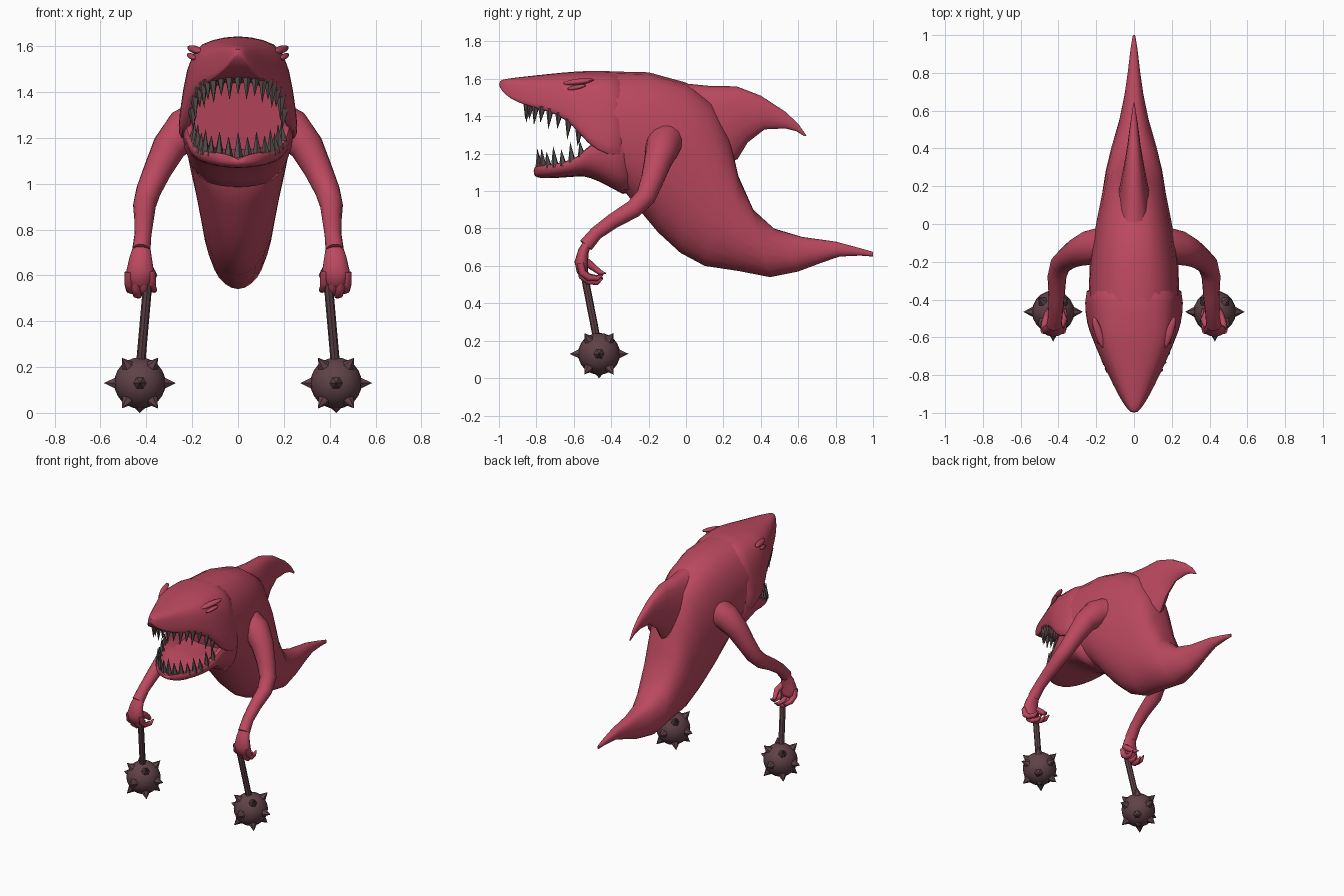
import bpy, bmesh, math
from mathutils import Vector

if "Cube" in bpy.data.objects:
    bpy.data.objects.remove(bpy.data.objects["Cube"])


def material(name, rgb):
    m = bpy.data.materials.new(name)
    m.diffuse_color = (*rgb, 1)
    m.use_nodes = True
    m.node_tree.nodes["Principled BSDF"].inputs["Base Color"].default_value = m.diffuse_color
    return m


SKIN = material("crimson skin", (0.50, 0.066, 0.115))
IRON = material("dark iron", (0.115, 0.055, 0.065))
TOOTH = material("grey teeth", (0.105, 0.075, 0.075))


def finish(name, bm, mat, angle=40, mirror=False, subdivide=0):
    bmesh.ops.recalc_face_normals(bm, faces=bm.faces)
    me = bpy.data.meshes.new(name)
    bm.to_mesh(me)
    bm.free()
    me.materials.append(mat)
    for p in me.polygons:
        p.use_smooth = True
    me.set_sharp_from_angle(angle=math.radians(angle))
    ob = bpy.data.objects.new(name, me)
    bpy.context.collection.objects.link(ob)
    if mirror:
        ob.modifiers.new("mirror", 'MIRROR').use_mirror_merge = False
    if subdivide:
        s = ob.modifiers.new("smooth", 'SUBSURF')
        s.levels = s.render_levels = subdivide
    return ob


def loft(bm, rings):
    rows = [[bm.verts.new(p) for p in r] for r in rings]
    n = len(rows[0])
    for a, b in zip(rows, rows[1:]):
        for i in range(n):
            j = (i + 1) % n
            bm.faces.new((a[i], a[j], b[j], b[i]))
    bm.faces.new(rows[0])
    bm.faces.new(rows[-1][::-1])


def whole(y, half):
    """Mirror a half section (x, z) running from top centre to bottom centre."""
    return [(x, y, z) for x, z in half] + [(-x, y, z) for x, z in half[-2:0:-1]]


def blade(stations, n=24, keel=1.1):
    """Oval sections spanning an upper and a lower point of the side profile."""
    rings = []
    for ty, tz, by, bz, w in stations:
        t, b = Vector((0, ty, tz)), Vector((0, by, bz))
        ring = []
        for i in range(n):
            a = 2 * math.pi * i / n
            c, s = math.cos(a), math.sin(a)
            p = (t + b) / 2 + (t - b) / 2 * math.copysign(abs(c) ** 0.9, c)
            p.x = w * math.copysign(abs(s) ** (0.8 if c > 0 else keel), s)
            ring.append(p)
        rings.append(ring)
    return rings


def tube(bm, pts, n=10, flat=1.0):
    """Tube through (x, y, z, radius) points; flat scales the fore-aft thickness."""
    rings = []
    for i, p in enumerate(pts):
        a, b = pts[max(i - 1, 0)], pts[min(i + 1, len(pts) - 1)]
        d = (Vector(b[:3]) - Vector(a[:3])).normalized()
        v = d.cross(Vector((1, 0, 0))).normalized()
        u = v.cross(d)
        rings.append([Vector(p[:3]) + p[3] * (u * math.cos(k * 2 * math.pi / n)
                      + v * flat * math.sin(k * 2 * math.pi / n)) for k in range(n)])
    loft(bm, rings)


def cone(bm, base, tip, r, n):
    base, tip = Vector(base), Vector(tip)
    q = (tip - base).to_track_quat('Z', 'Y')
    ring = [bm.verts.new(base + q @ Vector((r * math.cos(2 * math.pi * k / n),
            r * math.sin(2 * math.pi * k / n), 0))) for k in range(n)]
    top = bm.verts.new(tip)
    for k in range(n):
        bm.faces.new((ring[k], ring[(k + 1) % n], top))
    bm.faces.new(ring[::-1])


def interp(table, y, col):
    for a, b in zip(table, table[1:]):
        if a[0] <= y <= b[0]:
            return a[col] + (b[col] - a[col]) * (y - a[0]) / (b[0] - a[0])
    return table[-1][col]


# Torso and tail
bm = bmesh.new()
loft(bm, blade([
    (-.42, 1.64, -.33, 1.0, .24), (-.2, 1.635, -.25, .9, .235),
    (0, 1.58, -.15, .78, .215), (.14, 1.48, -.03, .67, .19),
    (.23, 1.3, .1, .6, .168), (.28, 1.08, .28, .573, .15),
    (.36, .9, .45, .54, .12), (.47, .8, .6, .57, .08),
    (.62, .755, .72, .615, .052), (.8, .73, .82, .65, .032),
    (.93, .695, .93, .655, .018), (1, .675, 1, .65, .006)]))
finish("torso_and_tail", bm, SKIN)

# Dorsal fin
bm = bmesh.new()
loft(bm, blade([
    (-.1, 1.585, .22, 1.15, .10), (.13, 1.562, .275, 1.17, .075),
    (.27, 1.56, .33, 1.26, .055), (.4, 1.51, .42, 1.33, .036),
    (.53, 1.425, .53, 1.335, .02), (.60, 1.36, .59, 1.32, .01),
    (.645, 1.295, .63, 1.295, .003)], n=16, keel=1.3))
finish("dorsal_fin", bm, SKIN)

# Upper head: y, top z, brow half width, brow z, lip half width, lip z, palate rise
HEAD = [(-1.0, 1.59, .012, 1.585, .016, 1.56, 0), (-.97, 1.60, .035, 1.587, .045, 1.515, 0),
        (-.9, 1.61, .07, 1.59, .088, 1.472, 0), (-.8, 1.622, .11, 1.59, .138, 1.442, 0),
        (-.7, 1.634, .155, 1.592, .185, 1.415, .06), (-.6, 1.643, .195, 1.597, .226, 1.35, .12),
        (-.53, 1.648, .205, 1.59, .255, 1.25, .2), (-.42, 1.65, .21, 1.58, .268, 1.18, .26),
        (-.29, 1.645, .205, 1.56, .258, 1.18, .26)]
bm = bmesh.new()
rings = []
for y, zt, wb, zb, w, zl, up in HEAD:
    mid = zb * .5 + zl * .5
    rings.append(whole(y, [(0, zt), (wb * .55, zt - (zt - zb) * .3), (wb, zb),
                           ((wb + w) / 2 + w * .03, mid), (w, zl + (zb - zl) * .12), (w * .95, zl),
                           (w * .8, zl), (w * .75, zl + up * .6), (w * .45, zl + up), (0, zl + up)]))
loft(bm, rings)
finish("upper_head", bm, SKIN, 60, subdivide=1)

# Lower jaw: y, half width, rim z, underside z
JAW = [(-.815, .03, 1.125, 1.085), (-.8, .09, 1.135, 1.07), (-.75, .14, 1.14, 1.064),
       (-.65, .19, 1.155, 1.07), (-.57, .218, 1.185, 1.077), (-.52, .236, 1.255, 1.075),
       (-.4, .25, 1.3, 1.02), (-.27, .242, 1.3, .93)]
bm = bmesh.new()
rings = []
for y, w, rim, zb in JAW:
    fl = min(rim - .025, 1.15)
    rings.append(whole(y, [(0, fl), (w * .72, fl), (w * .8, rim), (w * .97, rim), (w, rim * .7 + zb * .3),
                           (w * .9, rim * .3 + zb * .7), (w * .6, zb + .008), (0, zb)]))
loft(bm, rings)
finish("lower_jaw", bm, SKIN, 60, subdivide=1)

# Teeth along both jaws
for name, table, count, rx, y0, ry, wc, zc, sign in (
        ("upper_teeth", HEAD, 17, .2, -.56, .29, 4, 5, -1),
        ("lower_teeth", JAW, 15, .195, -.55, .235, 1, 2, 1)):
    bm = bmesh.new()
    for i in range(count):
        t = math.radians(-88 + 176 * i / (count - 1))
        y = y0 - ry * math.cos(t)
        lim = interp(table, y, wc) * .88
        x = max(-lim, min(lim, rx * math.sin(t)))
        z = interp(table, y, zc)
        h = .092 if i % 2 else .07
        cone(bm, (x, y, z - sign * .02), (x * .97, y - .01, z + sign * h), .022, 5)
    finish(name, bm, TOOTH, 20)

# Brows and slit eyes
for name, pos, size, tilt in (("brow", (.188, -.575, 1.585), (.022, .085, .016), -.12),
                              ("eye", (.203, -.585, 1.555), (.014, .05, .012), -.2)):
    bm = bmesh.new()
    bmesh.ops.create_uvsphere(bm, u_segments=12, v_segments=8, radius=1)
    for v in bm.verts:
        x, y, z = (v.co[k] * size[k] for k in range(3))
        v.co = Vector(pos) + Vector((x + y * .3, y, z - y * tilt))
    finish(name, bm, SKIN, mirror=True)

# Arms
bm = bmesh.new()
tube(bm, [(.15, -.11, 1.27, .10), (.235, -.125, 1.235, .092), (.3, -.15, 1.16, .075),
          (.35, -.18, 1.06, .062), (.39, -.215, .97, .055), (.408, -.28, .905, .05),
          (.41, -.39, .84, .042), (.415, -.48, .775, .037), (.422, -.535, .71, .04)], 14)
finish("arm", bm, SKIN, 60, mirror=True)

# Hands with curled fingers
bm = bmesh.new()
tube(bm, [(.419, -.52, .735, .035), (.424, -.548, .68, .048), (.427, -.56, .62, .06),
          (.427, -.553, .57, .052), (.427, -.54, .55, .03)], 12, .6)
for x, dz in ((.378, .02), (.412, 0), (.446, -.005), (.476, .015)):
    tube(bm, [(x, -.565, .60 + dz, .019), (x, -.555, .55 + dz, .02), (x * .99, -.52, .522 + dz, .018),
              (x * .97, -.475, .517 + dz, .014), (x * .96, -.445, .537 + dz, .004)], 8)
tube(bm, [(.39, -.545, .63, .022), (.372, -.505, .60, .02), (.385, -.46, .565, .014),
          (.4, -.43, .56, .004)], 8)
finish("hand", bm, SKIN, 60, mirror=True)

# Mace handles
bm = bmesh.new()
tube(bm, [(.392, -.55, .585, .02), (.426, -.475, .2, .02)], 8)
finish("mace_handle", bm, IRON, 30, mirror=True)

# Mace balls with spikes
C = Vector((.428, -.465, .13))
bm = bmesh.new()
bmesh.ops.create_uvsphere(bm, u_segments=20, v_segments=12, radius=.112)
bmesh.ops.translate(bm, verts=bm.verts, vec=C)
dirs = [(1, 0, 0), (-1, 0, 0), (0, 1, 0), (0, -1, 0), (0, 0, -1)]
dirs += [(a, b, c) for a in (-1, 1) for b in (-1, 1) for c in (-1.4, 1.4)]
for d in dirs:
    d = Vector(d).normalized()
    cone(bm, C + d * .1, C + d * (.13 if d.z < -.9 else .157), .032, 6)
finish("mace_ball", bm, IRON, 35, mirror=True)
